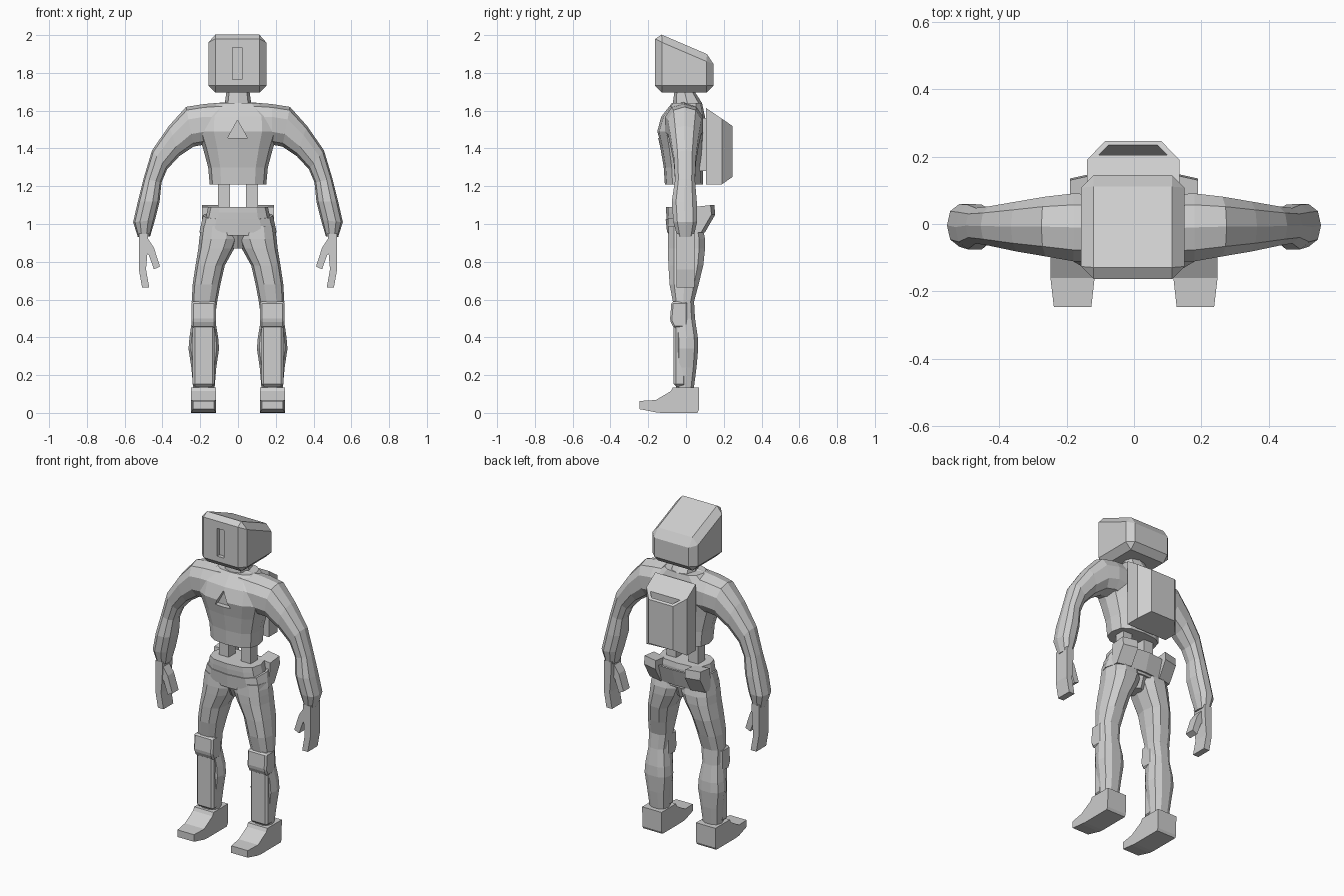
import bpy, bmesh, math
from mathutils import Vector

grey = bpy.data.materials.new("light_grey")
grey.diffuse_color = (0.62, 0.62, 0.62, 1)


def finish(name, bm, mirror=False):
    """Turn a bmesh into a flat-shaded object, optionally mirrored across x."""
    bmesh.ops.recalc_face_normals(bm, faces=bm.faces[:])
    me = bpy.data.meshes.new(name)
    bm.to_mesh(me)
    bm.free()
    me.materials.append(grey)
    ob = bpy.data.objects.new(name, me)
    bpy.context.collection.objects.link(ob)
    if mirror:
        ob.modifiers.new("mirror", 'MIRROR')
    return ob


def prism(name, pts, axis, lo, hi, bevel=0.0, mirror=False, shape=None):
    """Extrude a 2D outline along an axis; shape() may move the vertices."""
    put = {'x': lambda a, b, t: (t, a, b),
           'y': lambda a, b, t: (a, t, b),
           'z': lambda a, b, t: (a, b, t)}[axis]
    bm = bmesh.new()
    ends = [[bm.verts.new(put(a, b, t)) for a, b in pts] for t in (lo, hi)]
    n = len(pts)
    for e in ends:
        bm.faces.new(e)
    for i in range(n):
        j = (i + 1) % n
        bm.faces.new((ends[0][i], ends[0][j], ends[1][j], ends[1][i]))
    if shape:
        for v in bm.verts:
            shape(v.co)
    if bevel:
        bmesh.ops.recalc_face_normals(bm, faces=bm.faces[:])
        bmesh.ops.bevel(bm, geom=bm.edges[:], offset=bevel, segments=1,
                        affect='EDGES', profile=0.5)
    return finish(name, bm, mirror)


def loft(name, rings, sides=10, power=0.8, mirror=False):
    """Skin rings given as (centre, half axis u, half axis v)."""
    bm = bmesh.new()
    loops = []
    for c, u, v in rings:
        loop = []
        for i in range(sides):
            a = 2 * math.pi * i / sides
            ca, sa = math.cos(a), math.sin(a)
            p = math.copysign(abs(ca) ** power, ca)
            q = math.copysign(abs(sa) ** power, sa)
            loop.append(bm.verts.new(Vector(c) + Vector(u) * p + Vector(v) * q))
        loops.append(loop)
    for a, b in zip(loops, loops[1:]):
        for i in range(sides):
            j = (i + 1) % sides
            bm.faces.new((a[i], a[j], b[j], b[i]))
    bm.faces.new(loops[0])
    bm.faces.new(loops[-1])
    return finish(name, bm, mirror)


def level(z, x0, x1, yf, yb, tilt=0.0):
    """Horizontal ring from its extents in x and y."""
    return (((x0 + x1) / 2, (yf + yb) / 2, z),
            ((x1 - x0) / 2, 0, 0), (0, (yb - yf) / 2, tilt))


def cut(ob, cutter):
    """Subtract the cutter and remove it."""
    m = ob.modifiers.new("cut", 'BOOLEAN')
    m.operation, m.solver, m.object = 'DIFFERENCE', 'EXACT', cutter
    bpy.context.view_layer.objects.active = ob
    bpy.ops.object.modifier_apply(modifier=m.name)
    bpy.data.objects.remove(cutter)


# Head: chamfered block with a sloping top and a narrow front slot
head = prism("head", [(-0.163, 1.695), (0.145, 1.695), (0.145, 1.885), (-0.163, 2.017)],
             'x', -0.157, 0.15, bevel=0.037)
cut(head, prism("slot_cutter", [(-0.028, 1.765), (0.02, 1.765), (0.02, 1.935), (-0.028, 1.935)],
                'y', -0.2, -0.14))

# Neck
loft("neck", [level(1.56, -0.11, 0.11, -0.08, 0.095), level(1.64, -0.07, 0.07, -0.07, 0.085),
              level(1.71, -0.06, 0.06, -0.06, 0.04)], 8)

# Torso with triangular chest pocket
torso = loft("torso", [
    level(1.21, -0.15, 0.15, -0.112, 0.09),
    level(1.30, -0.158, 0.158, -0.118, 0.09),
    level(1.40, -0.185, 0.185, -0.135, 0.095),
    level(1.49, -0.215, 0.215, -0.155, 0.10),
    level(1.57, -0.21, 0.21, -0.13, 0.10),
    level(1.64, -0.12, 0.12, -0.075, 0.085)], 12, 0.75)
cut(torso, prism("triangle_cutter", [(-0.055, 1.455), (0.05, 1.455), (-0.003, 1.55)],
                 'y', -0.25, -0.115))

# Arms: outer point, inner point, front and back depth
arm = [((0.06, 1.645), (0.08, 1.40), -0.12, 0.09),
       ((0.18, 1.635), (0.18, 1.42), -0.115, 0.095),
       ((0.275, 1.62), (0.235, 1.41), -0.10, 0.085),
       ((0.365, 1.52), (0.31, 1.36), -0.085, 0.07),
       ((0.455, 1.39), (0.375, 1.29), -0.067, 0.055),
       ((0.50, 1.24), (0.405, 1.22), -0.06, 0.05),
       ((0.53, 1.12), (0.415, 1.12), -0.078, 0.06),
       ((0.555, 1.01), (0.44, 1.02), -0.07, 0.062),
       ((0.53, 0.93), (0.465, 0.935), -0.048, 0.042)]
rings = []
for (ox, oz), (ix, iz), yf, yb in arm:
    rings.append((((ox + ix) / 2, (yf + yb) / 2, (oz + iz) / 2),
                  ((ox - ix) / 2, 0, (oz - iz) / 2), (0, (yb - yf) / 2, 0)))
loft("arms", rings, 10, 0.85, mirror=True)

# Hands: broad finger slab and thumb
prism("fingers", [(0.475, 0.95), (0.525, 0.95), (0.525, 0.76), (0.508, 0.665),
                  (0.47, 0.665), (0.487, 0.76), (0.48, 0.84)], 'y', -0.05, 0.045, mirror=True)
prism("thumbs", [(0.49, 0.93), (0.475, 0.92), (0.445, 0.875), (0.413, 0.775),
                 (0.445, 0.76), (0.472, 0.835), (0.495, 0.86)], 'y', -0.045, 0.015, mirror=True)


# Backpack: tapered section, sloping lid with a sunken slot
def pack_ends(co):
    if co.z > 1.4:
        co.z = 1.615 - 0.68 * (co.y - 0.105)
    elif co.y > 0.2:
        co.z = 1.25


def slot_floor(co):
    if co.z < 1.6:
        co.z = 1.53 if co.y > 0.22 else 1.45


pack = prism("backpack", [(-0.14, 0.105), (0.135, 0.105), (0.135, 0.19), (0.08, 0.247),
                          (-0.085, 0.247), (-0.14, 0.19)], 'z', 1.21, 1.61, shape=pack_ends)
cut(pack, prism("lid_cutter", [(-0.105, 0.205), (0.098, 0.205), (0.068, 0.236), (-0.074, 0.236)],
                'z', 1.45, 1.7, shape=slot_floor))
prism("pack_mount", [(-0.11, 0.05), (0.105, 0.05), (0.105, 0.11), (-0.11, 0.11)], 'z', 1.28, 1.56)

# Waist posts
prism("waist_posts", [(0.043, -0.03), (0.107, -0.03), (0.107, 0.035), (0.043, 0.035)],
      'z', 1.05, 1.25, mirror=True)

# Hip disc, tilted belt and rear hip flares
loft("hip_disc", [level(0.94, -0.19, 0.19, -0.095, 0.09),
                  level(1.06, -0.165, 0.165, -0.105, 0.095),
                  level(1.09, -0.158, 0.158, -0.105, 0.09)], 12, 0.7)
loft("belt", [level(0.955, -0.205, 0.205, -0.10, 0.10),
              level(1.045, -0.185, 0.185, -0.108, 0.135, 0.02),
              level(1.045, -0.172, 0.172, -0.095, 0.122, 0.02),
              level(1.0, -0.165, 0.165, -0.085, 0.10)], 12, 0.7)
prism("hip_flares", [(0.05, 0.955), (0.10, 0.955), (0.155, 1.05), (0.15, 1.10), (0.06, 1.09)],
      'x', 0.10, 0.19, mirror=True,
      shape=lambda co: setattr(co, 'y', co.y - 0.02 if co.x > 0.15 else co.y))

# Legs
loft("legs", [level(z, x0, x1, yf, yb) for z, x0, x1, yf, yb in (
    (0.99, 0.0, 0.195, -0.095, 0.09),
    (0.92, 0.0, 0.205, -0.10, 0.105),
    (0.87, 0.02, 0.21, -0.10, 0.105),
    (0.78, 0.07, 0.225, -0.097, 0.095),
    (0.68, 0.093, 0.24, -0.09, 0.07),
    (0.59, 0.11, 0.245, -0.072, 0.045),
    (0.50, 0.122, 0.242, -0.07, 0.05),
    (0.40, 0.105, 0.257, -0.06, 0.065),
    (0.34, 0.10, 0.262, -0.06, 0.067),
    (0.24, 0.115, 0.247, -0.055, 0.058),
    (0.12, 0.125, 0.236, -0.055, 0.042))], 10, 0.8, mirror=True)
loft("crotch", [level(0.87, -0.03, 0.03, -0.05, 0.06),
                level(0.96, -0.10, 0.10, -0.095, 0.09)], 8)

# Shin guards with raised knee pads
prism("shin_guards", [(0.0, 0.14), (-0.065, 0.14), (-0.065, 0.47), (0.0, 0.47)],
      'x', 0.124, 0.24, bevel=0.012, mirror=True)
prism("knee_pads", [(0.01, 0.45), (-0.066, 0.45), (-0.085, 0.49), (-0.077, 0.59), (0.01, 0.59)],
      'x', 0.117, 0.246, bevel=0.01, mirror=True)


# Boots: wedge outline narrowing towards the toe
def toe_taper(co):
    if co.y < -0.2:
        co.x = 0.18 + (co.x - 0.18) * 0.85


prism("boots", [(0.06, 0.0), (0.068, 0.015), (0.07, 0.135), (-0.07, 0.135), (-0.08, 0.115),
                (-0.16, 0.068), (-0.246, 0.063), (-0.246, 0.02), (-0.16, 0.003), (-0.13, 0.0)],
      'x', 0.117, 0.248, mirror=True, shape=toe_taper)
